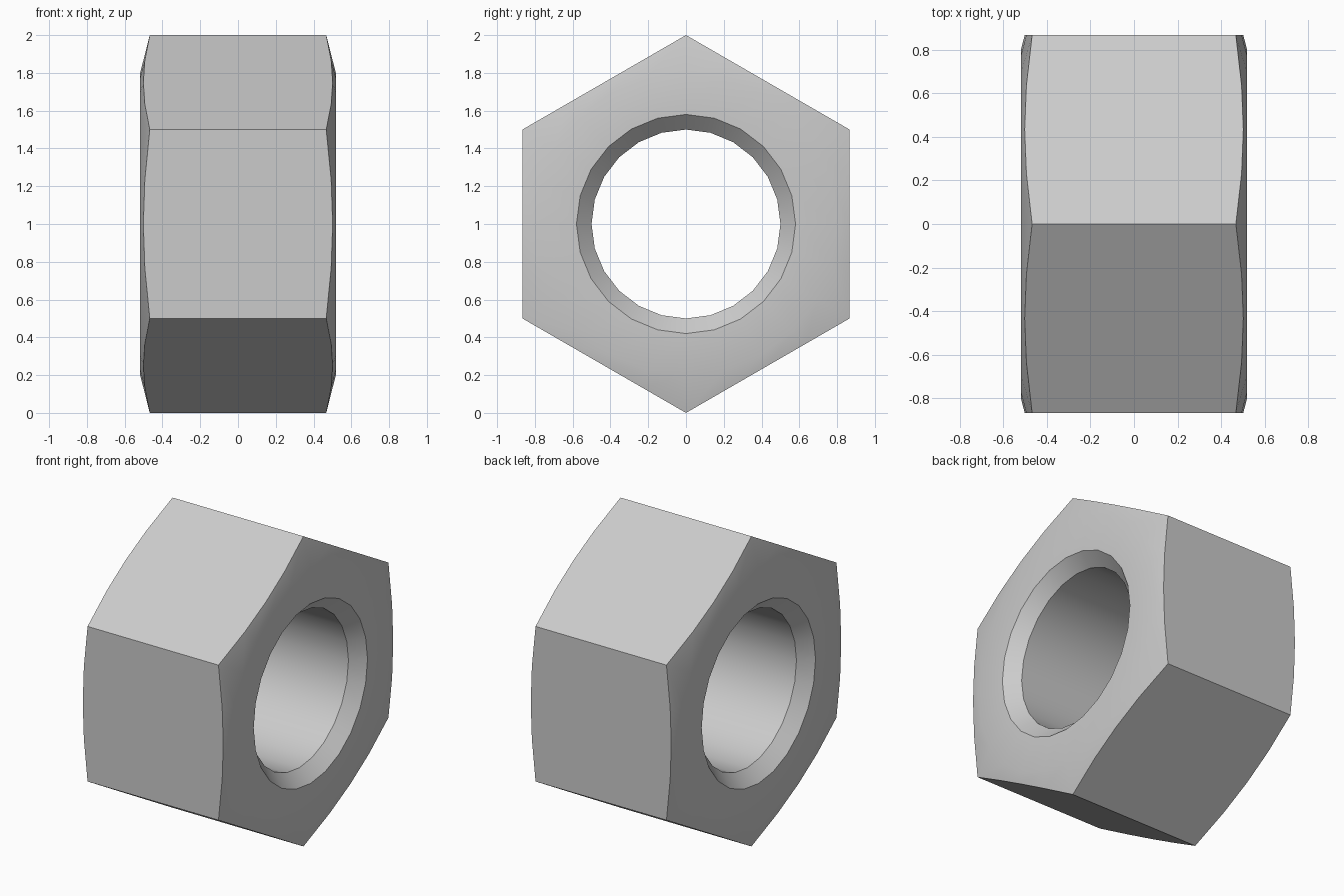
import bpy, bmesh
from math import sin, cos, pi, radians

if "Cube" in bpy.data.objects:
    bpy.data.objects.remove(bpy.data.objects["Cube"])

SIDES = 24            # segments round the axis, four per hexagon side
CENTRE_Z = 1.0
FACE_X = 0.518        # half thickness at the flat face
FACE_R = 0.8          # where the flat face turns into the outer chamfer
CORNER_X = 0.467      # half thickness at the hexagon corners
HOLE_R, RIM_R, RIM_DEPTH = 0.5, 0.58, 0.08


def hex_radius(a):
    """Radius of the unit hexagon at angle a (corner at a = 0)."""
    return cos(pi / 6) / cos(a % (pi / 3) - pi / 6)


def hex_x(a):
    """Half thickness where the conical chamfer meets the hexagon."""
    slope = (FACE_X - CORNER_X) / (1 - FACE_R)
    return FACE_X - (hex_radius(a) - FACE_R) * slope


# Half profile from the bore outwards to the hexagon side, as (radius, x)
half = [
    lambda a: (HOLE_R, FACE_X - RIM_DEPTH),
    lambda a: (RIM_R, FACE_X),
    lambda a: (FACE_R, FACE_X),
    lambda a: (hex_radius(a), hex_x(a)),
]

# Hex nut: closed rings, the second half mirrored across x = 0
bm = bmesh.new()
rings = []
for side, profile in ((1, half), (-1, half[::-1])):
    for f in profile:
        ring = []
        for i in range(SIDES):
            a = 2 * pi * i / SIDES
            r, x = f(a)
            ring.append(bm.verts.new((side * x, r * sin(a), CENTRE_Z + r * cos(a))))
        rings.append(ring)

for k, ring in enumerate(rings):
    nxt = rings[(k + 1) % len(rings)]
    for i in range(SIDES):
        j = (i + 1) % SIDES
        bm.faces.new((ring[i], ring[j], nxt[j], nxt[i]))
bmesh.ops.recalc_face_normals(bm, faces=bm.faces[:])

mesh = bpy.data.meshes.new("hex_nut")
bm.to_mesh(mesh)
bm.free()
nut = bpy.data.objects.new("hex_nut", mesh)
bpy.context.collection.objects.link(nut)

# Smooth bore and chamfers, sharp hexagon edges
bpy.context.view_layer.objects.active = nut
nut.select_set(True)
bpy.ops.object.shade_smooth_by_angle(angle=radians(30))
